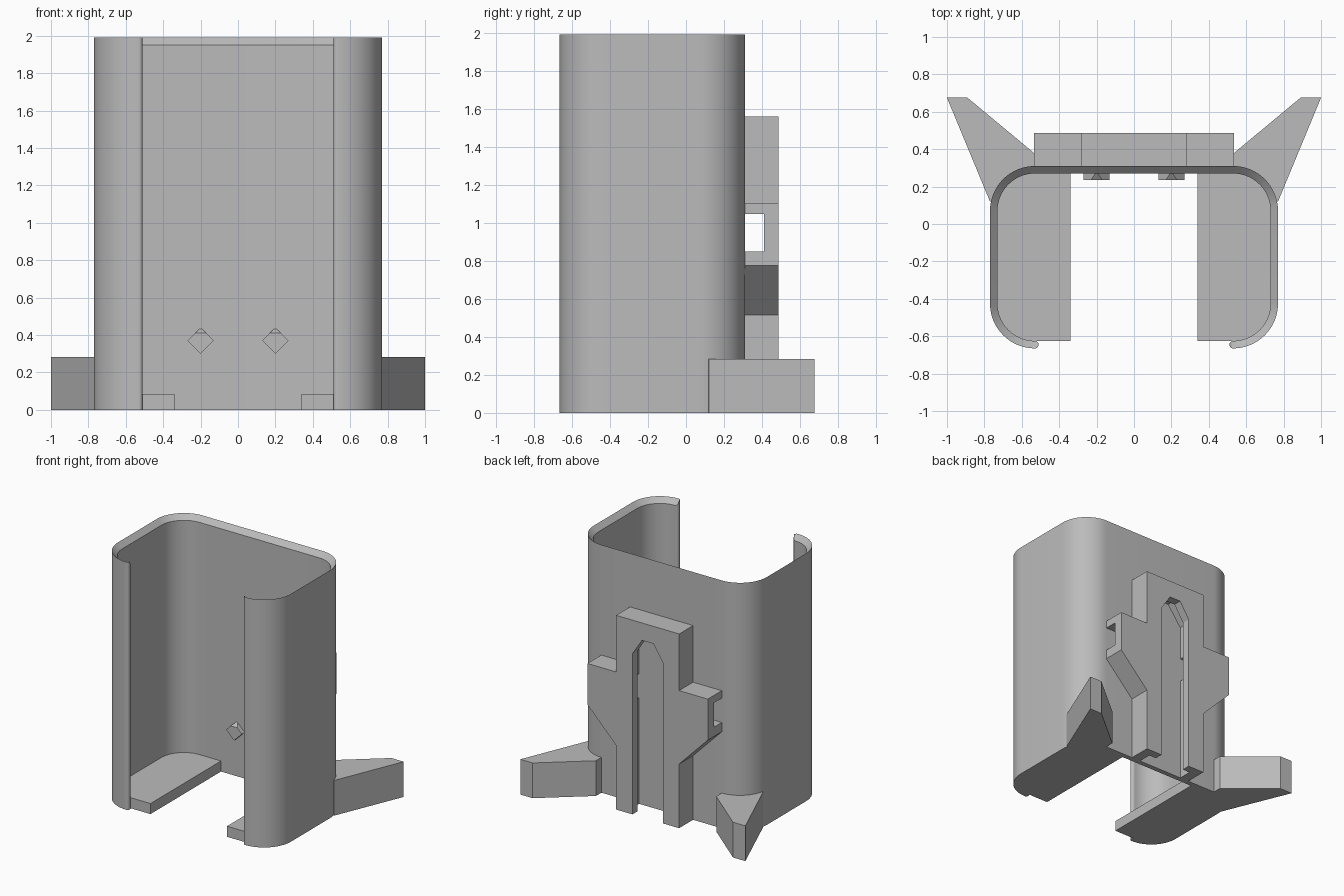
import bpy, bmesh
from math import sin, cos, pi, radians, hypot

if "Cube" in bpy.data.objects:
    bpy.data.objects.remove(bpy.data.objects["Cube"])

# Single plastic colour
GREY = (0.5, 0.5, 0.5, 1)
plastic = bpy.data.materials.new("grey_plastic")
plastic.use_nodes = True
plastic.diffuse_color = GREY
plastic.node_tree.nodes["Principled BSDF"].inputs["Base Color"].default_value = GREY

WALL, HEIGHT, R = 0.04, 1.99, 0.24
CX, BACK_CY, FRONT_CY = 0.53, 0.07, -0.425     # corner centres
BACK, MOUNT_BACK = 0.31, 0.487


def make(name, bm, smooth=False):
    bmesh.ops.remove_doubles(bm, verts=bm.verts, dist=0.0001)
    bmesh.ops.recalc_face_normals(bm, faces=bm.faces)
    mesh = bpy.data.meshes.new(name)
    bm.to_mesh(mesh)
    bm.free()
    mesh.materials.append(plastic)
    obj = bpy.data.objects.new(name, mesh)
    bpy.context.collection.objects.link(obj)
    bpy.ops.object.select_all(action="DESELECT")
    obj.select_set(True)
    bpy.context.view_layer.objects.active = obj
    if smooth:
        bpy.ops.object.shade_smooth_by_angle(angle=radians(30))
    return obj


def prism(name, pts, lo, hi, axis="z", smooth=False):
    """Extrude an outline: (x, y) along z, or (x, z) along y."""
    bm = bmesh.new()
    place = (lambda a, b, h: (a, b, h)) if axis == "z" else (lambda a, b, h: (a, h, b))
    low = [bm.verts.new(place(a, b, lo)) for a, b in pts]
    high = [bm.verts.new(place(a, b, hi)) for a, b in pts]
    bm.faces.new(low)
    bm.faces.new(high)
    for i in range(len(pts)):
        j = (i + 1) % len(pts)
        bm.faces.new((low[i], low[j], high[j], high[i]))
    return make(name, bm, smooth)


def arc(cx, cy, r, start, end, n=16):
    angles = [radians(start + (end - start) * i / n) for i in range(n + 1)]
    return [(cx + r * cos(a), cy + r * sin(a)) for a in angles]


def mirrored(half):
    """Close an outline that is symmetric about x = 0."""
    return half + [(-x, y) for x, y in reversed(half)]


# Shell: C-shaped wall with rounded lips and an inward sloping rim
def wall_side(r, side):
    tip = [(CX - WALL / 2 * sin(t), FRONT_CY - R + WALL / 2 - side * WALL / 2 * cos(t))
           for t in (pi / 2 * i / 6 for i in range(1, 7))]
    half = arc(CX, BACK_CY, r, 90, 0) + arc(CX, FRONT_CY, r, 0, -90) + tip
    return [(-x, y) for x, y in reversed(half)] + half


bm = bmesh.new()
rings = []
for (ox, oy), (ix, iy) in zip(wall_side(R, 1), wall_side(R - WALL, -1)):
    rim = HEIGHT - hypot(ox - ix, oy - iy)
    rings.append([bm.verts.new(p) for p in
                  ((ox, oy, 0), (ox, oy, HEIGHT), (ix, iy, rim), (ix, iy, 0))])
for a, b in zip(rings, rings[1:]):
    for k in range(4):
        m = (k + 1) % 4
        bm.faces.new((a[k], a[m], b[m], b[k]))
make("shell", bm, smooth=True)

# Floor ledges, splayed feet and inner catches, one per side
ledge = [(0.34, BACK - WALL)] + arc(CX, BACK_CY, R - WALL, 90, 0) \
    + arc(CX, FRONT_CY, R - WALL, 0, -90) + [(0.34, FRONT_CY - R + WALL)]
foot = [(0.535, 0.38), (0.89, 0.675), (1.0, 0.675), (0.77, 0.12)] \
    + arc(CX, BACK_CY, R - WALL / 2, 12, 89, 10)

for side, s in (("left", 1), ("right", -1)):
    prism(side + "_floor_ledge", [(s * x, y) for x, y in ledge], 0, 0.085, smooth=True)
    prism(side + "_foot", [(s * x, y) for x, y in foot], 0, 0.283)
    # diamond catch with a sloped top
    cx, cz, d = 0.2 * s, 0.37, 0.07
    front, wall = BACK - WALL - 0.035, BACK - WALL + 0.01
    bm = bmesh.new()
    for x, z in ((-d, 0), (0, -d), (d, 0), (0.03, 0.04), (-0.03, 0.04)):
        bm.verts.new((cx + x, front, cz + z))
    for x, z in ((-d, 0), (0, -d), (d, 0), (0, d)):
        bm.verts.new((cx + x, wall, cz + z))
    bmesh.ops.convex_hull(bm, input=bm.verts)
    bmesh.ops.dissolve_limit(bm, angle_limit=0.01, verts=bm.verts, edges=bm.edges)
    make(side + "_catch", bm)

# Back mount: stepped plate with side wings
mount = prism("back_mount", mirrored([(0.28, 0), (0.28, 0.515), (0.535, 0.775),
                                      (0.535, 1.105), (0.28, 1.105), (0.28, 1.56)]),
              BACK - 0.01, MOUNT_BACK, "y")

# Cut the keyed vertical slot, its wider undercut and the strap channel
cutters = [
    prism("slot_cutter", mirrored([(0.135, -0.1), (0.135, 1.29), (0.05, 1.42)]),
          0.35, 0.6, "y"),
    prism("undercut_cutter", mirrored([(0.2, -0.1), (0.2, 1.32), (0.08, 1.48)]),
          0.2, 0.42, "y"),
    prism("strap_cutter", mirrored([(0.8, 0.85), (0.8, 1.045)]), 0.21, 0.411, "y"),
]
bpy.context.view_layer.objects.active = mount
for cutter in cutters:
    cutter.hide_render = True
    mod = mount.modifiers.new("cut", "BOOLEAN")
    mod.operation, mod.solver, mod.object = "DIFFERENCE", "EXACT", cutter
    bpy.ops.object.modifier_apply(modifier=mod.name)
    bpy.data.objects.remove(cutter)
